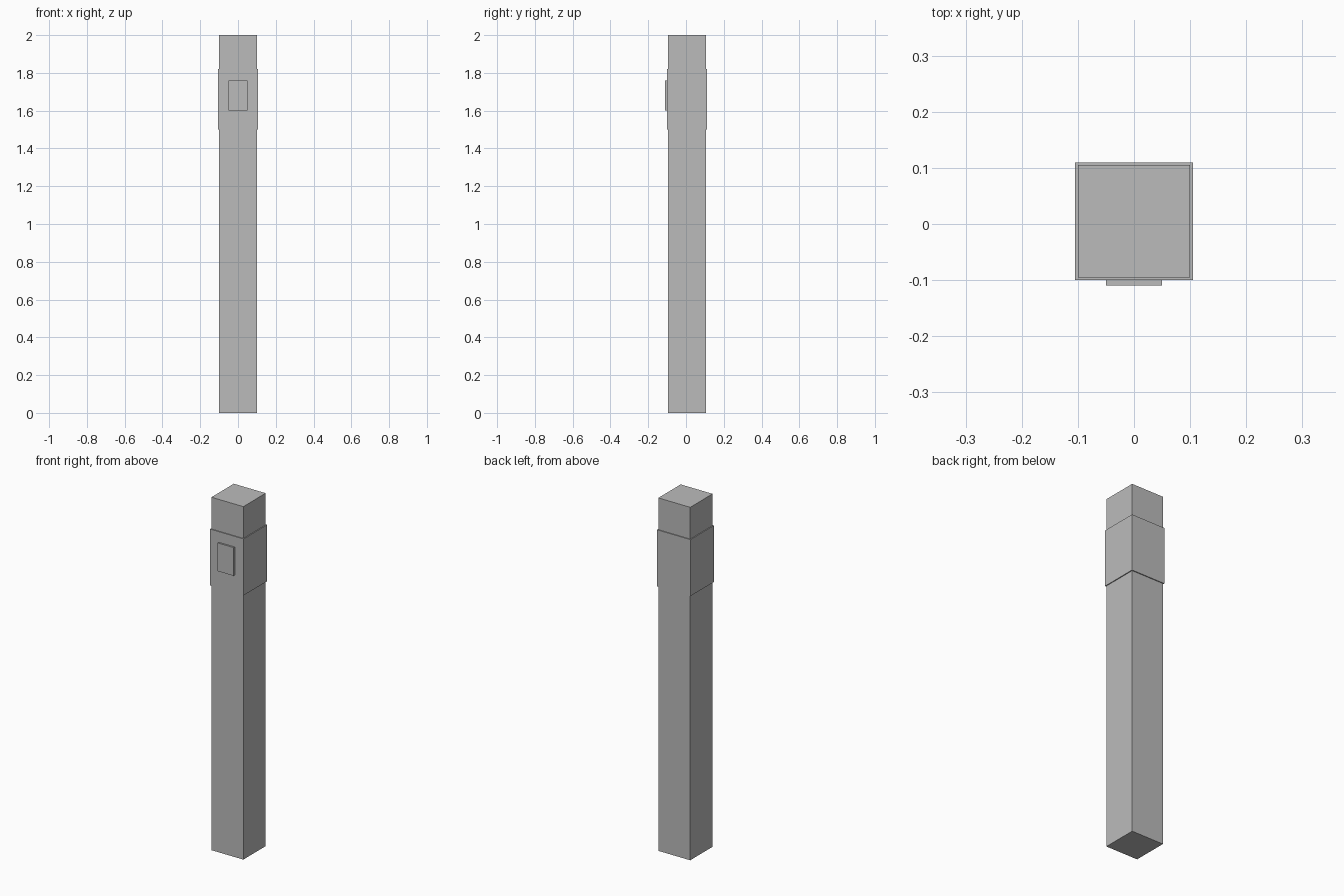
import bpy

if "Cube" in bpy.data.objects:
    bpy.data.objects.remove(bpy.data.objects["Cube"])

grey = bpy.data.materials.new("grey")
grey.diffuse_color = (0.5, 0.5, 0.5, 1)
grey.use_nodes = True
grey.node_tree.nodes["Principled BSDF"].inputs["Base Color"].default_value = grey.diffuse_color


def box(name, x, y, z):
    """Axis-aligned box from (min, max) ranges."""
    ranges = (x, y, z)
    bpy.ops.mesh.primitive_cube_add(size=1, location=[(a + b) / 2 for a, b in ranges])
    obj = bpy.context.object
    obj.name = name
    obj.scale = [b - a for a, b in ranges]
    bpy.ops.object.transform_apply(location=False, rotation=False, scale=True)
    obj.data.materials.append(grey)
    return obj


# Square post, full height
box("post", (-0.1, 0.1), (-0.095, 0.105), (0, 2))
# Slightly wider sleeve near the top
box("collar", (-0.105, 0.105), (-0.1, 0.11), (1.5, 1.82))
# Raised plate on the front of the sleeve
box("front_plate", (-0.05, 0.05), (-0.11, -0.095), (1.6, 1.76))
